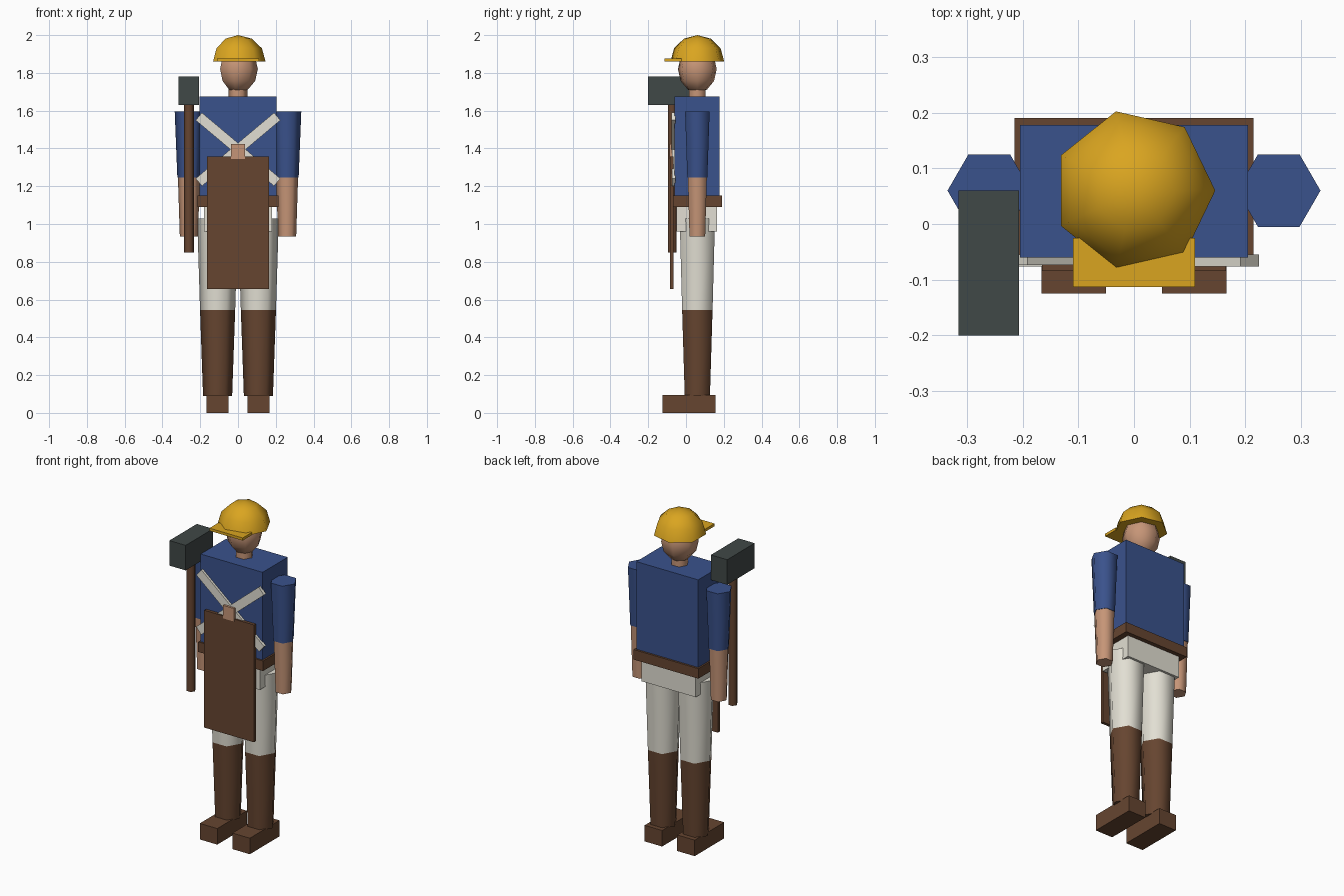
import bpy, bmesh, math
from mathutils import Matrix, Vector

cube = bpy.data.objects.get("Cube")
if cube:
    bpy.data.objects.remove(cube, do_unlink=True)


def material(name, *rgb):
    lin = [((c / 255 + 0.055) / 1.055) ** 2.4 for c in rgb] + [1.0]
    m = bpy.data.materials.new(name)
    m.use_nodes = True
    m.diffuse_color = lin
    m.node_tree.nodes["Principled BSDF"].inputs["Base Color"].default_value = lin
    return m


GOLD = material("helmet yellow", 218, 165, 32)
SKIN = material("skin", 198, 149, 119)
BLUE = material("shirt blue", 58, 82, 140)
BROWN = material("leather brown", 102, 69, 48)
WHITE = material("off white", 226, 223, 211)
METAL = material("dark metal", 64, 72, 71)


def finish(name, bm, mat):
    bmesh.ops.recalc_face_normals(bm, faces=bm.faces)
    mesh = bpy.data.meshes.new(name)
    bm.to_mesh(mesh)
    bm.free()
    mesh.materials.append(mat)
    ob = bpy.data.objects.new(name, mesh)
    bpy.context.collection.objects.link(ob)
    return ob


def box(name, mat, x, y, z, tilt=0.0):
    """Box from (min, max) pairs, optionally turned about the y axis."""
    bm = bmesh.new()
    bmesh.ops.create_cube(bm, size=1)
    size = [b - a for a, b in (x, y, z)]
    mid = Vector([(a + b) / 2 for a, b in (x, y, z)])
    mat4 = Matrix.Translation(mid) @ Matrix.Rotation(tilt, 4, 'Y') @ Matrix.Diagonal((*size, 1))
    bm.transform(mat4)
    return finish(name, bm, mat)


def turned(name, mat, x, y, rings, sides=6):
    """Smooth-sided solid from (z, radius) rings with flat ends."""
    bm = bmesh.new()
    loops = []
    for z, r in rings:
        loops.append([bm.verts.new((x + r * math.cos(math.tau * i / sides),
                                    y + r * math.sin(math.tau * i / sides), z))
                      for i in range(sides)])
    for low, high in zip(loops, loops[1:]):
        for i in range(sides):
            j = (i + 1) % sides
            bm.faces.new((low[i], low[j], high[j], high[i])).smooth = True
    for ring, loop in ((rings[0], loops[0]), (rings[-1], loops[-1])):
        if ring[1] > 0.001:
            bm.faces.new(loop)
    bmesh.ops.remove_doubles(bm, verts=bm.verts, dist=0.0005)
    return finish(name, bm, mat)


def dome(z, radius, height, start):
    """Rings of a squashed ball, from a start latitude to the top."""
    return [(z + height * math.sin(math.radians(a)), radius * max(0, math.cos(math.radians(a))))
            for a in range(start, 91, 30)]


MID = 0.06  # depth of the body axis

# Head and helmet
turned("neck", SKIN, 0, MID, [(1.64, 0.05), (1.75, 0.05)])
turned("head", SKIN, 0, MID, dome(1.82, 0.105, 0.125, -90), 7)
turned("helmet", GOLD, 0, MID, dome(1.86, 0.146, 0.14, 0), 7)
box("helmet_brim", GOLD, (-0.11, 0.11), (-0.113, -0.025), (1.86, 1.876))

# Body
box("torso", BLUE, (-0.205, 0.205), (-0.06, 0.178), (1.12, 1.675))
box("belt", BROWN, (-0.215, 0.215), (-0.07, 0.19), (1.09, 1.15))
box("hips", WHITE, (-0.18, 0.18), (-0.05, 0.165), (0.96, 1.1))

# Limbs
for side, s in (("left", 1), ("right", -1)):
    turned(side + "_sleeve", BLUE, s * 0.26, MID, [(1.245, 0.061), (1.595, 0.075)])
    turned(side + "_forearm", SKIN, s * 0.26, MID, [(0.935, 0.048), (1.245, 0.058)])
    turned(side + "_trouser_leg", WHITE, s * 0.108, MID, [(0.545, 0.093), (1.03, 0.108)])
    turned(side + "_boot_shaft", BROWN, s * 0.108, MID, [(0.09, 0.077), (0.545, 0.093)])
    x = sorted((s * 0.05, s * 0.166))
    box(side + "_shoe", BROWN, x, (-0.125, 0.155), (0, 0.096))

# Crossed chest straps
for side, s in (("left", 1), ("right", -1)):
    front = -0.075 - 0.001 * s
    box(side + "_strap", WHITE, (-0.271, 0.271), (front, -0.055), (1.369, 1.421),
        -s * math.radians(40))

# Apron and its chest tab
box("apron", BROWN, (-0.165, 0.165), (-0.084, -0.066), (0.655, 1.358))
box("apron_tab", SKIN, (-0.038, 0.036), (-0.088, -0.068), (1.345, 1.423))

# Sledgehammer
box("hammer_head", METAL, (-0.315, -0.207), (-0.2, 0.06), (1.63, 1.78))
turned("hammer_handle", BROWN, -0.26, -0.073, [(0.85, 0.026), (1.64, 0.026)])
